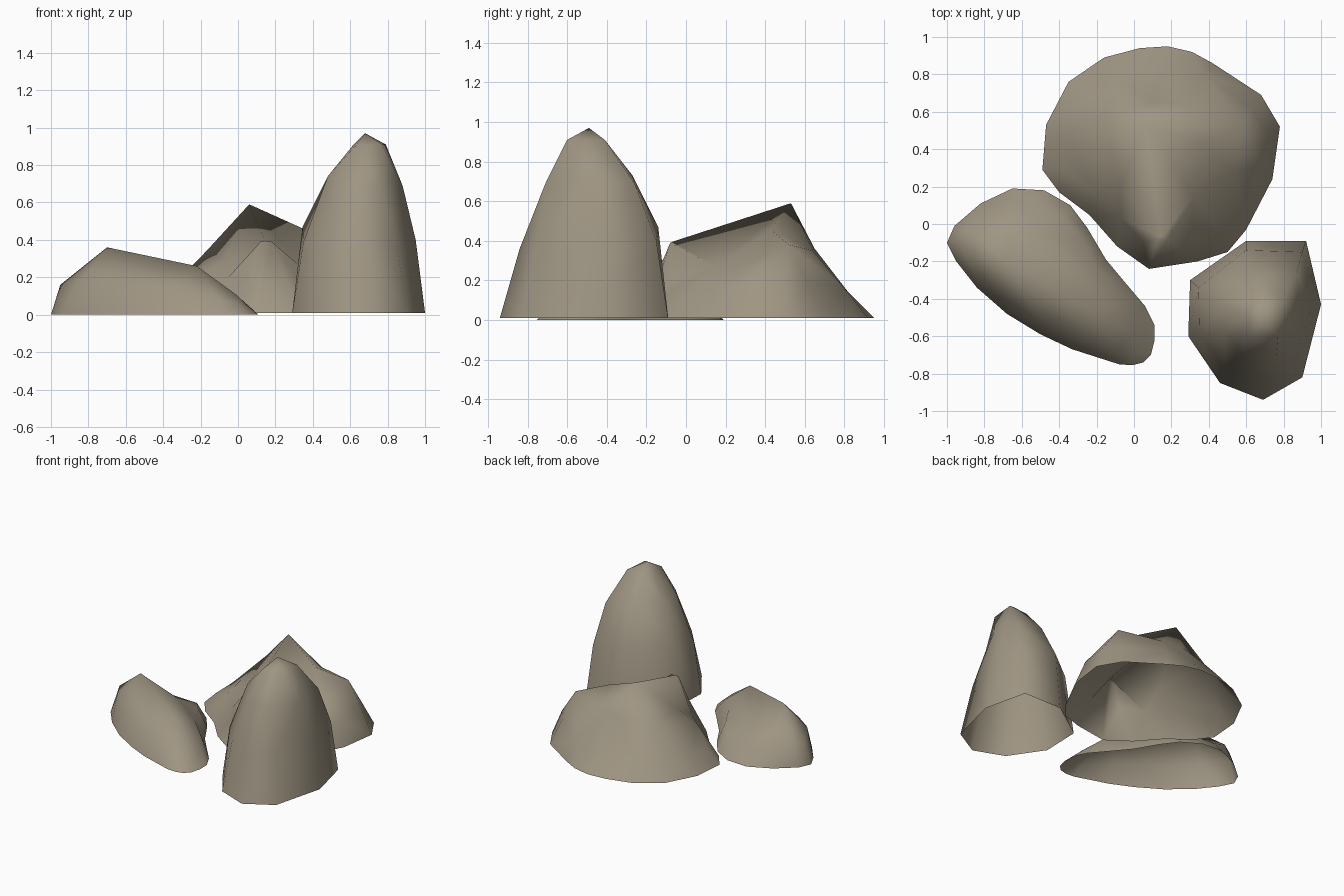
import bpy
from mathutils import Vector
from mathutils.geometry import delaunay_2d_cdt

stone = bpy.data.materials.new("warm grey stone")
stone.diffuse_color = (0.345, 0.30, 0.225, 1)


def rock(name, base_z, outline, rings, spots=(), ridge=0):
    """Open-bottomed rock: ground outline, contour rings and spot heights, triangulated
    in plan. The first `ridge` spots are joined into a crest line."""
    pts = [(x, y, base_z) for x, y in outline]
    edges = []
    n = len(pts)
    for ring in rings:
        s, k = len(pts), len(ring)
        edges += [(s + i, s + (i + 1) % k) for i in range(k)]
        pts += ring
    edges += [(len(pts) + i, len(pts) + i + 1) for i in range(ridge - 1)]
    pts += spots
    flat = [Vector(p[:2]) for p in pts]
    vs, _, fs, orig, _, _ = delaunay_2d_cdt(flat, edges, [list(range(n))], 1, 1e-5)
    verts = [(v.x, v.y, pts[o[0]][2] if o else base_z) for v, o in zip(vs, orig)]
    me = bpy.data.meshes.new(name)
    me.from_pydata(verts, [], [list(f) for f in fs])
    me.materials.append(stone)
    me.shade_smooth()
    ob = bpy.data.objects.new(name, me)
    bpy.context.collection.objects.link(ob)
    return ob


# tall pointed rock
rock("tall_rock", 0.01,
     [(.29, -.60), (.46, -.85), (.69, -.94), (.90, -.82), (1.0, -.43),
      (.92, -.09), (.60, -.09), (.30, -.30)],
     [[(.35, -.60, .39), (.49, -.77, .38), (.68, -.84, .36), (.85, -.75, .38),
       (.95, -.44, .40), (.90, -.15, .40), (.60, -.14, .47), (.345, -.34, .47)],
      [(.48, -.57, .74), (.58, -.70, .70), (.76, -.71, .69), (.88, -.48, .69),
       (.87, -.26, .69), (.62, -.27, .73), (.48, -.42, .74)],
      [(.61, -.49, .90), (.63, -.60, .905), (.77, -.60, .91), (.79, -.41, .91),
       (.64, -.41, .90)]],
     [(.68, -.49, .97)])

# low elongated rock with a hollow behind its crest
rock("long_rock", 0.0,
     [(-1, -.10), (-.95, -.20), (-.84, -.34), (-.68, -.48), (-.50, -.59), (-.33, -.67),
      (-.08, -.75), (-.01, -.755), (.05, -.74), (.09, -.70), (.11, -.62), (.11, -.54),
      (.06, -.44), (-.05, -.31), (-.15, -.19), (-.25, -.02), (-.34, .10), (-.48, .18),
      (-.65, .19), (-.82, .11), (-.96, -.01)],
     [[(-.95, -.09, .16), (-.84, -.28, .18), (-.68, -.41, .16), (-.50, -.52, .15),
       (-.33, -.61, .13), (-.10, -.70, .08), (.0, -.69, .06), (.05, -.60, .05),
       (.02, -.48, .08), (-.06, -.38, .14), (-.19, -.25, .15), (-.29, -.07, .15),
       (-.38, .04, .13), (-.50, .11, .09), (-.64, .12, .09), (-.78, .06, .16),
       (-.89, -.02, .17)]],
     [(-.70, -.19, .36), (-.22, -.47, .26), (0, -.58, .10), (-.48, -.06, .18)], 3)

# broad rock: peak, side shoulder, and a forward ridge ending in a steep nose
rock("broad_rock", 0.01,
     [(-.49, .29), (-.40, .17), (-.24, .05), (-.09, -.12), (.08, -.24), (.34, -.20),
      (.50, -.15), (.60, -.03), (.74, .24), (.78, .52), (.68, .69), (.42, .86),
      (.31, .92), (.18, .95), (.03, .94), (-.16, .89), (-.35, .76), (-.47, .53)],
     [[(-.40, .30, .10), (-.20, .16, .21), (-.07, .03, .18), (.05, -.10, .23),
       (.12, -.08, .39), (.18, -.08, .39), (.31, -.08, .20), (.47, -.06, .16),
       (.57, .08, .18), (.69, .29, .18), (.71, .50, .19), (.63, .61, .19),
       (.38, .80, .16), (.15, .82, .14), (-.10, .78, .16), (-.28, .65, .17),
       (-.38, .48, .12)]],
     [(.145, -.07, .395), (.06, .53, .59), (.36, .43, .455), (.58, .52, .38),
      (.32, .15, .27), (-.07, .20, .29), (.10, .65, .36), (.27, .64, .35),
      (-.16, .58, .35), (.54, .28, .28)], 4)
